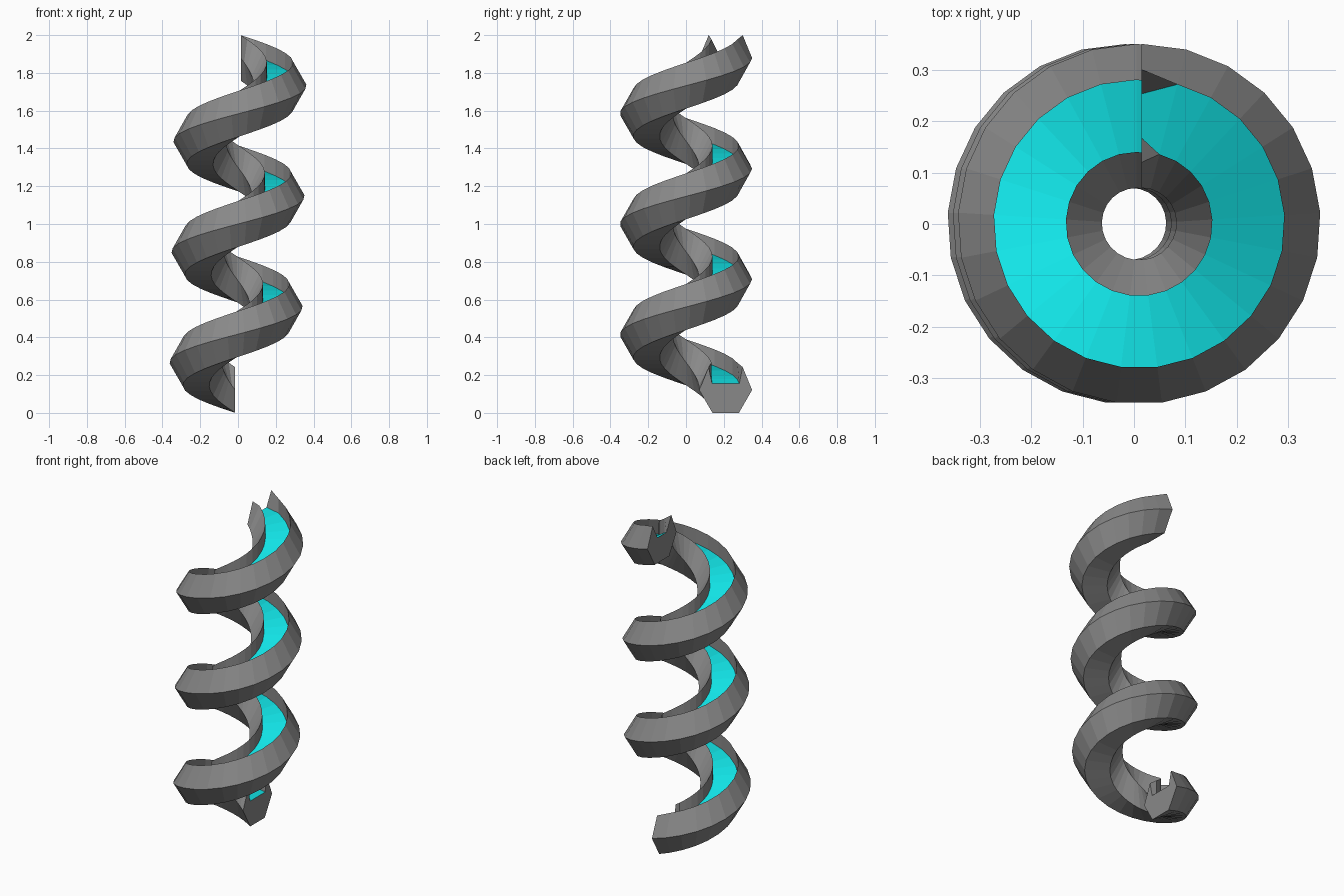
import bpy, bmesh, math

cube = bpy.data.objects.get("Cube")
if cube:
    bpy.data.objects.remove(cube, do_unlink=True)


def make_material(name, rgb):
    mat = bpy.data.materials.new(name)
    mat.use_nodes = True
    colour = (*rgb, 1.0)
    mat.diffuse_color = colour
    mat.node_tree.nodes["Principled BSDF"].inputs["Base Color"].default_value = colour
    return mat


# Helix dimensions
TURNS, STEPS = 3, 25
RADIUS, HEX = 0.21, 0.14          # path radius, hexagon circumradius
HALF = HEX * math.sqrt(3) / 2     # half height of the hexagon
RISE = 2.0 - 2 * HALF
LEAN = 0.015                      # axis drifts sideways from bottom to top
FLOOR = 0.155                     # groove floor height


def section(rim=HEX / 2, floor=HEX / 2):
    """Hexagon with a groove in its top: (offset from path radius, height)."""
    return [(-rim, 2 * HALF), (-floor, FLOOR), (floor, FLOOR), (rim, 2 * HALF),
            (HEX, HALF), (HEX / 2, 0), (-HEX / 2, 0), (-HEX, HALF)]


# Sweep the grooved section up the helix, flaring the lips at both ends
bm = bmesh.new()
total = TURNS * STEPS
rings = []
for i in range(total + 1):
    t = i / total
    angle = math.pi / 2 + 2 * math.pi * TURNS * t
    if i == 0:
        profile = section(rim=0.09, floor=0.072)
    elif i == total:
        profile = section(rim=0.09, floor=0.043)
    else:
        profile = section()
    rings.append([bm.verts.new(((RADIUS + r) * math.cos(angle) + LEAN * (2 * t - 1),
                                (RADIUS + r) * math.sin(angle),
                                z + RISE * t)) for r, z in profile])

for low, high in zip(rings, rings[1:]):
    n = len(low)
    for j in range(n):
        k = (j + 1) % n
        face = bm.faces.new((low[j], low[k], high[k], high[j]))
        face.material_index = 1 if j == 1 else 0   # groove floor

# End caps
bm.faces.new(rings[0])
bm.faces.new(rings[-1])
bmesh.ops.recalc_face_normals(bm, faces=bm.faces)

mesh = bpy.data.meshes.new("spiral_channel")
bm.to_mesh(mesh)
bm.free()
mesh.materials.append(make_material("grey", (0.25, 0.25, 0.25)))
mesh.materials.append(make_material("cyan", (0.006, 0.78, 0.8)))
channel = bpy.data.objects.new("spiral_channel", mesh)
bpy.context.collection.objects.link(channel)
